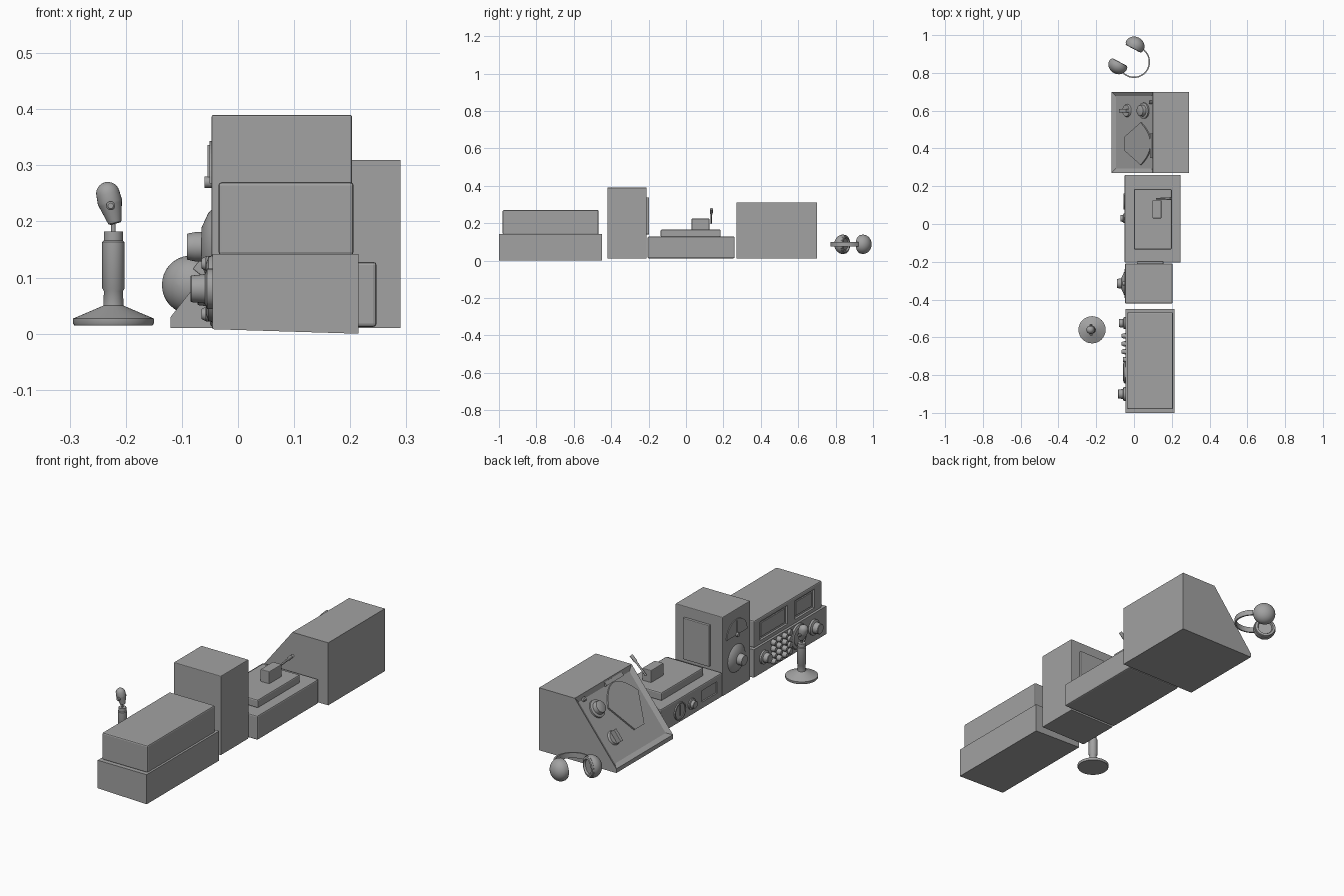
import bpy, bmesh, math
from mathutils import Matrix, Vector

cube = bpy.data.objects.get("Cube")
if cube:
    bpy.data.objects.remove(cube, do_unlink=True)

grey = bpy.data.materials.new("equipment_grey")
grey.use_nodes = True
grey.diffuse_color = (0.36, 0.36, 0.36, 1)
grey.node_tree.nodes["Principled BSDF"].inputs["Base Color"].default_value = (0.36, 0.36, 0.36, 1)


def finish(name, bm, matrix=Matrix(), smooth=False):
    bmesh.ops.recalc_face_normals(bm, faces=bm.faces)
    mesh = bpy.data.meshes.new(name)
    bm.to_mesh(mesh)
    bm.free()
    mesh.materials.append(grey)
    ob = bpy.data.objects.new(name, mesh)
    ob.matrix_world = matrix
    bpy.context.collection.objects.link(ob)
    if smooth:
        bpy.ops.object.select_all(action='DESELECT')
        ob.select_set(True)
        bpy.context.view_layer.objects.active = ob
        bpy.ops.object.shade_smooth_by_angle(angle=math.radians(35))
    return ob


def box(name, lo, hi, bevel=0.0, matrix=Matrix()):
    lo, hi = Vector(lo), Vector(hi)
    bm = bmesh.new()
    bmesh.ops.create_cube(bm, size=1)
    for v in bm.verts:
        v.co = (lo + hi) / 2 + v.co * (hi - lo)
    if bevel:
        bmesh.ops.bevel(bm, geom=bm.edges[:], offset=bevel, segments=2, profile=0.5, affect='EDGES')
    return finish(name, bm, matrix)


def prism(name, pts, depth, matrix):
    bm = bmesh.new()
    base = bm.faces.new([bm.verts.new((u, v, 0)) for u, v in pts])
    ext = bmesh.ops.extrude_face_region(bm, geom=[base])
    for v in ext["geom"]:
        if isinstance(v, bmesh.types.BMVert):
            v.co.z += depth
    return finish(name, bm, matrix)


def lathe(name, profile, matrix, n=32):
    # profile is (radius, height) from bottom to top, closed by caps
    bm = bmesh.new()
    rings = [[bm.verts.new((r * math.cos(math.tau * i / n), r * math.sin(math.tau * i / n), h))
              for i in range(n)] for r, h in profile]
    for a, b in zip(rings, rings[1:]):
        for i in range(n):
            j = (i + 1) % n
            bm.faces.new((a[i], a[j], b[j], b[i]))
    bm.faces.new(rings[0])
    bm.faces.new(rings[-1])
    return finish(name, bm, matrix, True)


def panel(x, y, z, lean=0.0):
    # local x runs along -y, local y up the panel, local z out of it
    up = Vector((math.sin(lean), 0, math.cos(lean)))
    side = Vector((0, -1, 0))
    m = Matrix((side, up, side.cross(up))).transposed().to_4x4()
    m.translation = (x, y, z)
    return m


def aimed(pos, direction):
    m = Vector(direction).to_track_quat('Z', 'Y').to_matrix().to_4x4()
    m.translation = pos
    return m


def knob(name, m, r, h):
    lathe(name, [(r, 0), (r, h * .25), (r * .72, h * .35), (r * .66, h * .95), (r * .6, h)], m)


def recess(ob, lo, hi):
    cutter = box("cutter", lo, hi)
    cutter.hide_render = True
    mod = ob.modifiers.new("recess", 'BOOLEAN')
    mod.operation, mod.object, mod.solver = 'DIFFERENCE', cutter, 'EXACT'
    bpy.context.view_layer.objects.active = ob
    bpy.ops.object.modifier_apply(modifier=mod.name)
    bpy.data.objects.remove(cutter, do_unlink=True)


# Stacked transceiver
lower = box("transceiver_lower_case", (-.045, -1, .008), (.215, -.45, .142))
for v in lower.data.vertices:
    if v.co.x > 0 and v.co.z < .1:
        v.co.z = 0.0
upper = box("transceiver_upper_case", (-.035, -.98, .14), (.206, -.468, .27), .006)
for i, (a, b) in enumerate([(-.72, -.51), (-.925, -.775)]):
    recess(upper, (-.1, a, .16), (-.024, b, .25))
    box(f"display_screen_{i}", (-.03, a + .015, .172), (-.022, b - .015, .238))
knob("volume_knob", panel(-.045, -.525, .08), .032, .035)
knob("tuning_knob", panel(-.045, -.9, .08), .036, .04)
lathe("speaker_disc", [(.06, 0), (.057, .008), (.045, .012), (.04, .008)], panel(-.045, -.785, .08))
for col in range(4):
    for row in range(4):
        m = panel(-.045, -.592 - col * .042, .035 + row * .03)
        lathe(f"keypad_button_{col}_{row}", [(.014, 0), (.013, .012), (.009, .02 if col < 3 else .013)], m, 12)

# Tall meter cabinet
box("meter_cabinet", (-.047, -.42, .01), (.203, -.21, .39), .003)
box("cabinet_side_plate", (.016, -.212, .14), (.155, -.197, .338), .003)
arc = [(.078 * math.cos(math.pi * i / 20), .075 * math.sin(math.pi * i / 20)) for i in range(21)]
prism("meter_dial", arc, .004, panel(-.047, -.315, .268))
box("meter_needle", (-.003, 0, 0), (.003, .068, .007), matrix=panel(-.047, -.315, .268))
lathe("needle_hub", [(.01, 0), (.01, .013)], panel(-.047, -.315, .27), 16)
lathe("tuning_dial", [(.066, 0), (.06, .006), (.034, .018)], panel(-.047, -.315, .155))
lathe("tuning_dial_knob", [(.026, 0), (.026, .03), (.023, .044)], panel(-.047, -.315, .155))

# Low amplifier with key on top
amp = box("amplifier_case", (-.05, -.205, .012), (.247, .26, .128), .006)
recess(amp, (-.1, -.165, .045), (-.043, -.05, .1))
box("amplifier_slab", (0, -.135, .126), (.2, .185, .166), .006)
box("key_block", (.098, .03, .16), (.145, .125, .224), .003)
lathe("key_lever", [(.004, 0), (.005, .07), (.008, .08), (.008, .11)],
      aimed((.118, .134, .198), (.085, .002, .084)), 12)
lathe("amplifier_meter", [(.042, 0), (.042, .006), (.036, .006), (.036, .002)], panel(-.05, .12, .068))
box("amplifier_meter_needle", (-.002, -.02, 0), (.002, .03, .006), matrix=panel(-.05, .12, .068))
knob("amplifier_knob", panel(-.05, .03, .068), .026, .022)

# Sloped console: side profile swept along y, with its sloping face inset
lean = math.atan2(.22, .28)
bm = bmesh.new()
profile = [(-.12, .01), (.29, .01), (.29, .31), (.1, .31), (-.12, .03)]
side = bm.faces.new([bm.verts.new((x, .27, z)) for x, z in profile])
ext = bmesh.ops.extrude_face_region(bm, geom=[side])
for v in ext["geom"]:
    if isinstance(v, bmesh.types.BMVert):
        v.co.y = .7
bmesh.ops.recalc_face_normals(bm, faces=bm.faces)
slope = [f for f in bm.faces if f.normal.x < -.2 and f.normal.z > .2]
bmesh.ops.inset_region(bm, faces=slope, thickness=.032, depth=0)
bmesh.ops.translate(bm, verts=slope[0].verts[:], vec=slope[0].normal * -.012)
finish("sloped_console", bm)


def console(x, y):
    m = panel(x, y, .03 + (x + .12) * .28 / .22, lean)
    m.translation -= m.col[2].to_3d() * .012
    return m


fan = [(-.035, -.09), (.035, -.09)]
for i in range(13):
    t = 1 - i / 6
    fan.append((.112 * t, .05 + .085 * (1 - t * t)))
prism("console_fan_dial", fan, .008, console(0, .425))
knob("console_tuning_knob", console(.045, .6), .042, .032)
lathe("console_switch_base", [(.034, 0), (.03, .01)], console(-.045, .6))
box("console_switch_grip", (-.009, -.03, 0), (.009, .03, .034), .002, console(-.045, .6))
lathe("console_lamp", [(.01, 0), (.01, .012), (.006, .016)], console(.085, .645), 16)
box("console_slot_plate", (-.065, -.009, 0), (.065, .009, .012), matrix=console(.09, .415))

# Headphones lying on their side
dome = [(.038, -.012), (.05, -.012), (.052, 0)] + [
    (.052 * math.cos(a), .046 * math.sin(a)) for a in (i * math.pi / 18 for i in range(1, 9))] + [(.001, .046)]
ear_rim = [(.03, 0), (.03, -.008), (.036, -.02), (.046, -.018), (.05, -.008)]
for name, pos, sign in (("rear", (.005, .945, .087), 1), ("front", (-.085, .84, .087), -1)):
    m = aimed(pos, (.47 * sign, .88 * sign, 0))
    lathe(name + "_ear_cup", dome, m)
    lathe(name + "_ear_cushion", ear_rim, m)
bm = bmesh.new()
strips = []
for i in range(33):
    a = math.radians(50 - i * 195 / 32)
    strips.append([bm.verts.new((r * math.cos(a), .858 + r * math.sin(a), z))
                   for r, z in ((.078, .074), (.085, .074), (.085, .1), (.078, .1))])
for a, b in zip(strips, strips[1:]):
    for i in range(4):
        bm.faces.new((a[i], a[i - 1], b[i - 1], b[i]))
bm.faces.new(strips[0])
bm.faces.new(strips[-1])
finish("headband", bm, smooth=True)

# Desk microphone
stand = [(.07, .015), (.072, .018), (.072, .027), (.018, .05), (.017, .076), (.02, .081),
         (.02, .163), (.017, .166), (.017, .182)]
lathe("microphone_stand", stand, Matrix.Translation((-.222, -.56, 0)))
lathe("microphone_neck", [(.004, 0), (.004, .03)], Matrix.Translation((-.222, -.56, .178)), 12)
tilt = aimed((-.219, -.56, .196), (-.24, 0, 1))
head = [(.009, 0), (.012, .002), (.021, .036), (.022, .04), (.021, .055)] + [
    (.021 * math.cos(a), .055 + .021 * math.sin(a)) for a in (i * math.pi / 12 for i in range(1, 6))] + [(.001, .076)]
lathe("microphone_head", head, tilt, 24)
for s in (-1, 1):
    lathe("microphone_pivot", [(.008, 0), (.008, .01), (.005, .013)],
          aimed((-.227, -.56 + s * .017, .228), (0, s, 0)), 12)
